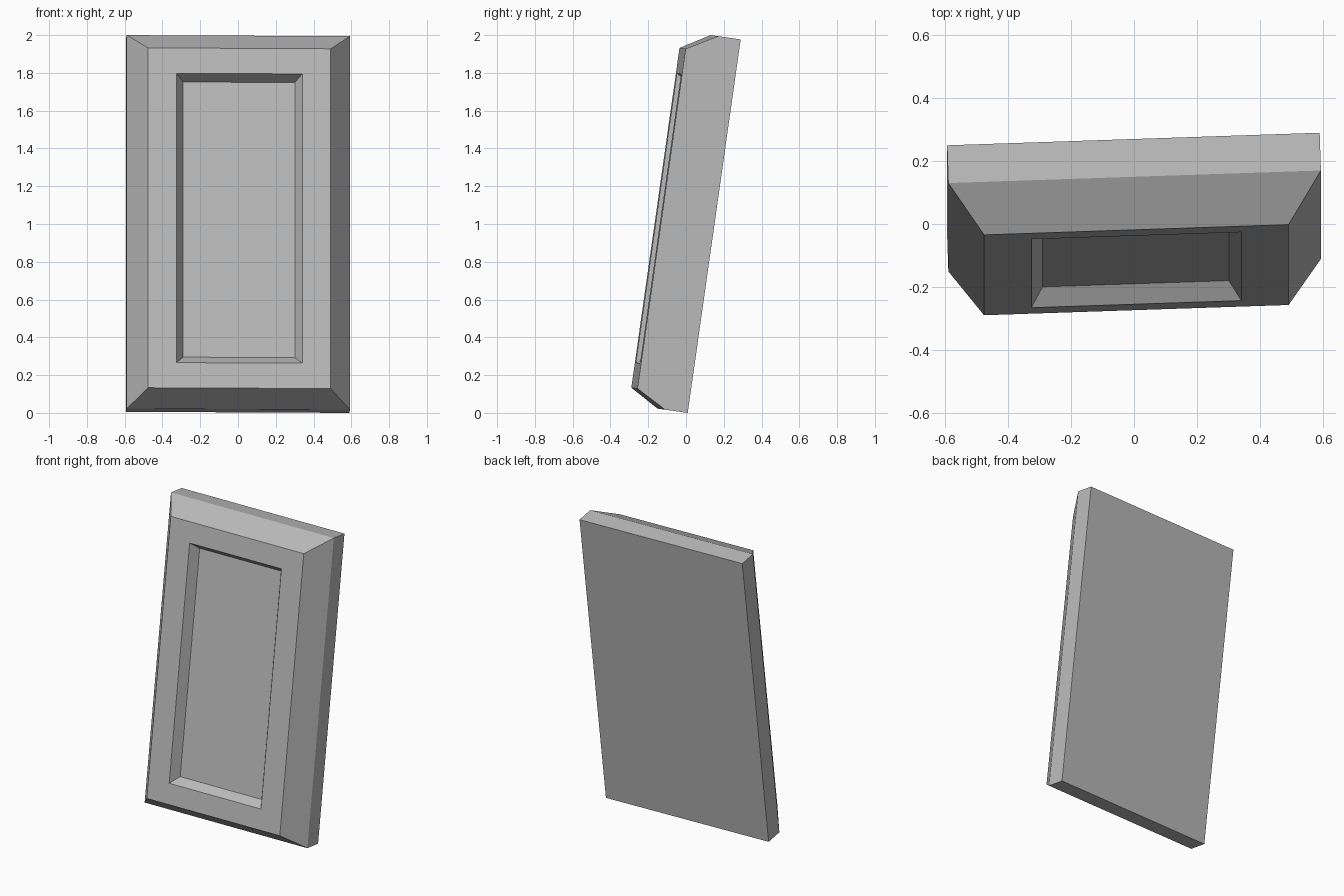
import bpy
import bmesh
from math import radians
from mathutils import Matrix, Vector

cube = bpy.data.objects.get("Cube")
if cube:
    bpy.data.objects.remove(cube, do_unlink=True)

WIDTH, HEIGHT = 1.183, 1.997

# Single plain grey finish
grey = bpy.data.materials.new("plain grey")
grey.use_nodes = True
colour = (0.5, 0.5, 0.5, 1)
grey.diffuse_color = colour
grey.node_tree.nodes["Principled BSDF"].inputs["Base Color"].default_value = colour

# Rectangular rings from back to front: side inset, end inset, depth
rings = [
    (0, 0, 0),               # back
    (0, 0, 0.121),           # straight sides
    (0.108, 0.09, 0.278),    # bevelled border
    (0.258, 0.225, 0.278),   # raised flat frame
    (0.296, 0.263, 0.218),   # sunken centre
]

bm = bmesh.new()


def add_ring(side, end, depth):
    w, h = WIDTH / 2 - side, HEIGHT / 2 - end
    corners = [(-w, -h), (w, -h), (w, h), (-w, h)]
    return [bm.verts.new((x, -depth, z)) for x, z in corners]


loops = [add_ring(*r) for r in rings]
for a, b in zip(loops, loops[1:]):
    for i in range(4):
        j = (i + 1) % 4
        bm.faces.new((a[i], a[j], b[j], b[i]))
bm.faces.new(loops[0][::-1])
bm.faces.new(loops[-1])
bmesh.ops.recalc_face_normals(bm, faces=bm.faces)

# Lean back with a slight twist, then centre on the floor
bm.transform(Matrix.Rotation(radians(-8.07), 4, "X") @ Matrix.Rotation(radians(1.95), 4, "Z"))
lo = Vector([min(v.co[k] for v in bm.verts) for k in range(3)])
hi = Vector([max(v.co[k] for v in bm.verts) for k in range(3)])
mid = (lo + hi) / 2
bm.transform(Matrix.Translation((-mid.x, -mid.y, -lo.z)))

mesh = bpy.data.meshes.new("leaning_panel")
bm.to_mesh(mesh)
bm.free()
mesh.materials.append(grey)
panel = bpy.data.objects.new("leaning_panel", mesh)
bpy.context.collection.objects.link(panel)
